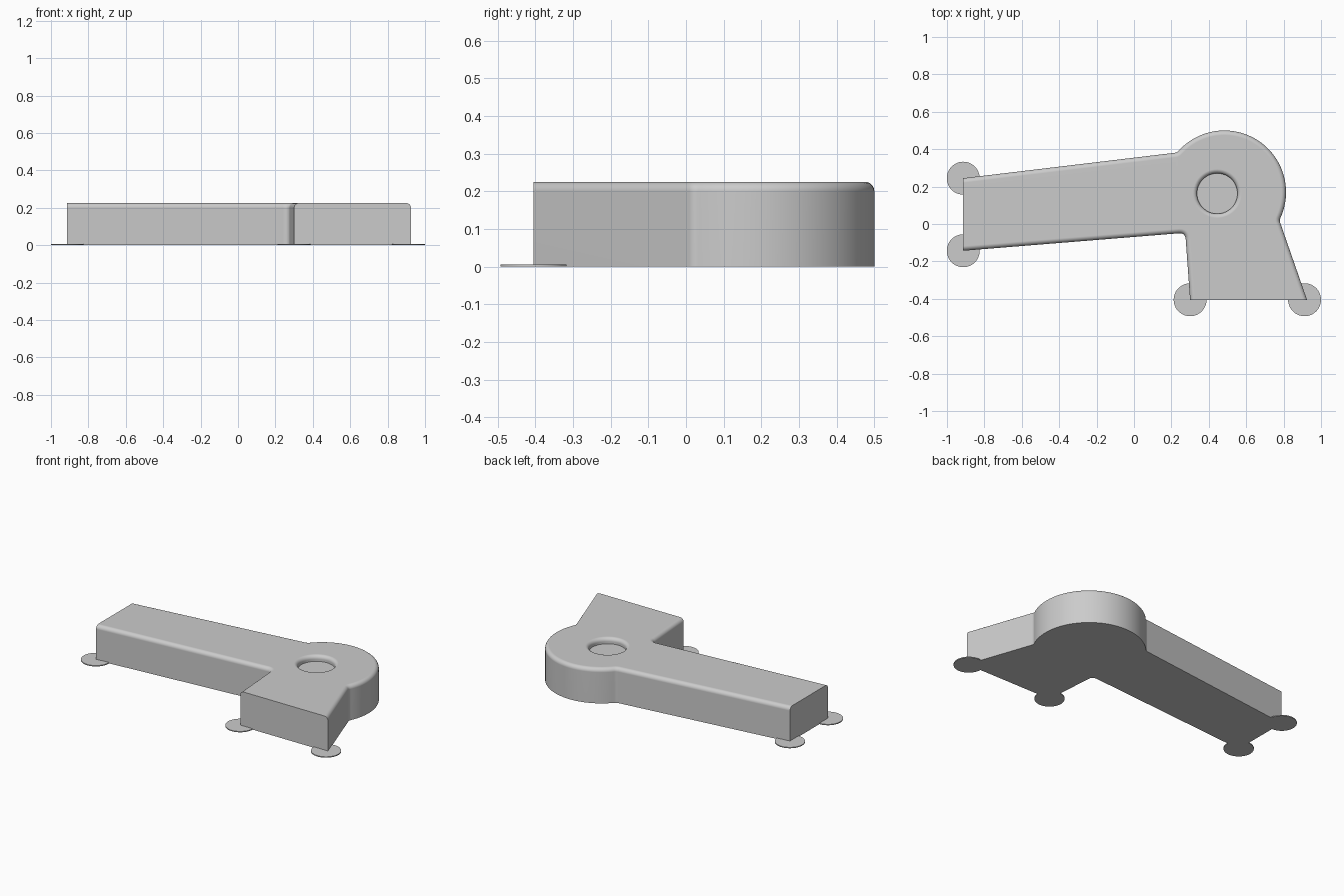
import bpy
import bmesh
from math import sin, cos, pi, radians
from mathutils import Vector

if "Cube" in bpy.data.objects:
    bpy.data.objects.remove(bpy.data.objects["Cube"])

HEIGHT = 0.225
ROUND = 0.025

grey = bpy.data.materials.new("plain grey")
grey.use_nodes = True
grey.diffuse_color = (0.6, 0.6, 0.6, 1)
grey.node_tree.nodes["Principled BSDF"].inputs["Base Color"].default_value = (0.6, 0.6, 0.6, 1)


def make_object(name, bm):
    bmesh.ops.recalc_face_normals(bm, faces=bm.faces)
    mesh = bpy.data.meshes.new(name)
    bm.to_mesh(mesh)
    bm.free()
    mesh.materials.append(grey)
    obj = bpy.data.objects.new(name, mesh)
    bpy.context.collection.objects.link(obj)
    return obj


def activate(obj):
    bpy.ops.object.select_all(action="DESELECT")
    obj.select_set(True)
    bpy.context.view_layer.objects.active = obj


def rounded_corner(before, corner, after, size, steps):
    """Curve from one side of a corner to the other."""
    a = corner + (before - corner).normalized() * size
    b = corner + (after - corner).normalized() * size
    ts = [i / steps for i in range(steps + 1)]
    return [a * (1 - t) ** 2 + corner * 2 * t * (1 - t) + b * t ** 2 for t in ts]


# Outline of the bent arm: two straight legs joined by a round hub
hub = Vector((0.483, 0.17))
arc = [hub + 0.33 * Vector((cos(a), sin(a)))
       for a in (radians(-27 + 167 * i / 48) for i in range(49))]
arm_low, arm_high = Vector((-0.913, -0.143)), Vector((-0.913, 0.245))
leg_left, leg_right = Vector((0.3, -0.405)), Vector((0.925, -0.405))
elbow = Vector((0.274, -0.047))

outline = [arm_low]
outline += rounded_corner(arm_low, elbow, leg_left, 0.035, 8)
outline += [leg_left, leg_right]
outline += rounded_corner(leg_right, arc[0], arc[1], 0.012, 3)
outline += arc[1:-1]
outline += rounded_corner(arc[-2], arc[-1], arm_high, 0.012, 3)
outline.append(arm_high)

# Body, with the top edge rounded except at the two cut ends
bm = bmesh.new()
base = bm.faces.new([bm.verts.new((p.x, p.y, 0)) for p in outline])
raised = bmesh.ops.extrude_face_region(bm, geom=[base], use_keep_orig=True)["geom"]
top_verts = [v for v in raised if isinstance(v, bmesh.types.BMVert)]
bmesh.ops.translate(bm, verts=top_verts, vec=(0, 0, HEIGHT))


def is_cut_end(edge):
    a, b = (v.co for v in edge.verts)
    on_arm = max(a.x, b.x) < arm_low.x + 0.001
    on_leg = max(a.y, b.y) < leg_left.y + 0.001
    return on_arm or on_leg


rim = [e for e in bm.edges
       if all(v.co.z > HEIGHT - 0.001 for v in e.verts) and not is_cut_end(e)]
bmesh.ops.bevel(bm, geom=rim, offset=ROUND, offset_type="OFFSET", segments=6,
                profile=0.5, affect="EDGES", clamp_overlap=False)
body = make_object("bent_arm_body", bm)

# Round recess in the hub with a softened lip
inner, depth = 0.108, 0.037
lip = 0.131 - inner
profile = [(0, HEIGHT + 0.05), (inner + lip, HEIGHT + 0.05)]
profile += [(inner + lip * (1 - sin(t)), HEIGHT - lip * (1 - cos(t)))
            for t in (pi / 2 * i / 6 for i in range(7))]
profile += [(inner, HEIGHT - depth), (0, HEIGHT - depth)]
bm = bmesh.new()
points = [bm.verts.new((r, 0, z)) for r, z in profile]
lines = [bm.edges.new(pair) for pair in zip(points, points[1:])]
bmesh.ops.spin(bm, geom=points + lines, cent=(0, 0, 0), axis=(0, 0, 1),
               angle=2 * pi, steps=48)
bmesh.ops.remove_doubles(bm, verts=bm.verts, dist=0.0001)
bmesh.ops.translate(bm, verts=bm.verts, vec=(0.445, 0.163, 0))
cutter = make_object("recess_cutter", bm)
cutter.hide_render = True

cut = body.modifiers.new("recess", "BOOLEAN")
cut.operation = "DIFFERENCE"
cut.solver = "EXACT"
cut.object = cutter
activate(body)
bpy.ops.object.modifier_apply(modifier=cut.name)
bpy.data.objects.remove(cutter)

activate(body)
bpy.ops.object.shade_smooth_by_angle(angle=radians(30))
weighted = body.modifiers.new("even shading", "WEIGHTED_NORMAL")
weighted.keep_sharp = True

# Thin foot discs under the four end corners
feet = {
    "arm_back_foot": arm_high,
    "arm_front_foot": arm_low,
    "leg_right_foot": leg_left,
    "leg_left_foot": leg_right - Vector((0.013, 0)),
}
for name, spot in feet.items():
    bm = bmesh.new()
    bmesh.ops.create_cone(bm, cap_ends=True, segments=48, radius1=0.088,
                          radius2=0.088, depth=0.006)
    bmesh.ops.translate(bm, verts=bm.verts, vec=(spot.x, spot.y, 0.003))
    foot = make_object(name, bm)
    activate(foot)
    bpy.ops.object.shade_smooth_by_angle(angle=radians(30))
